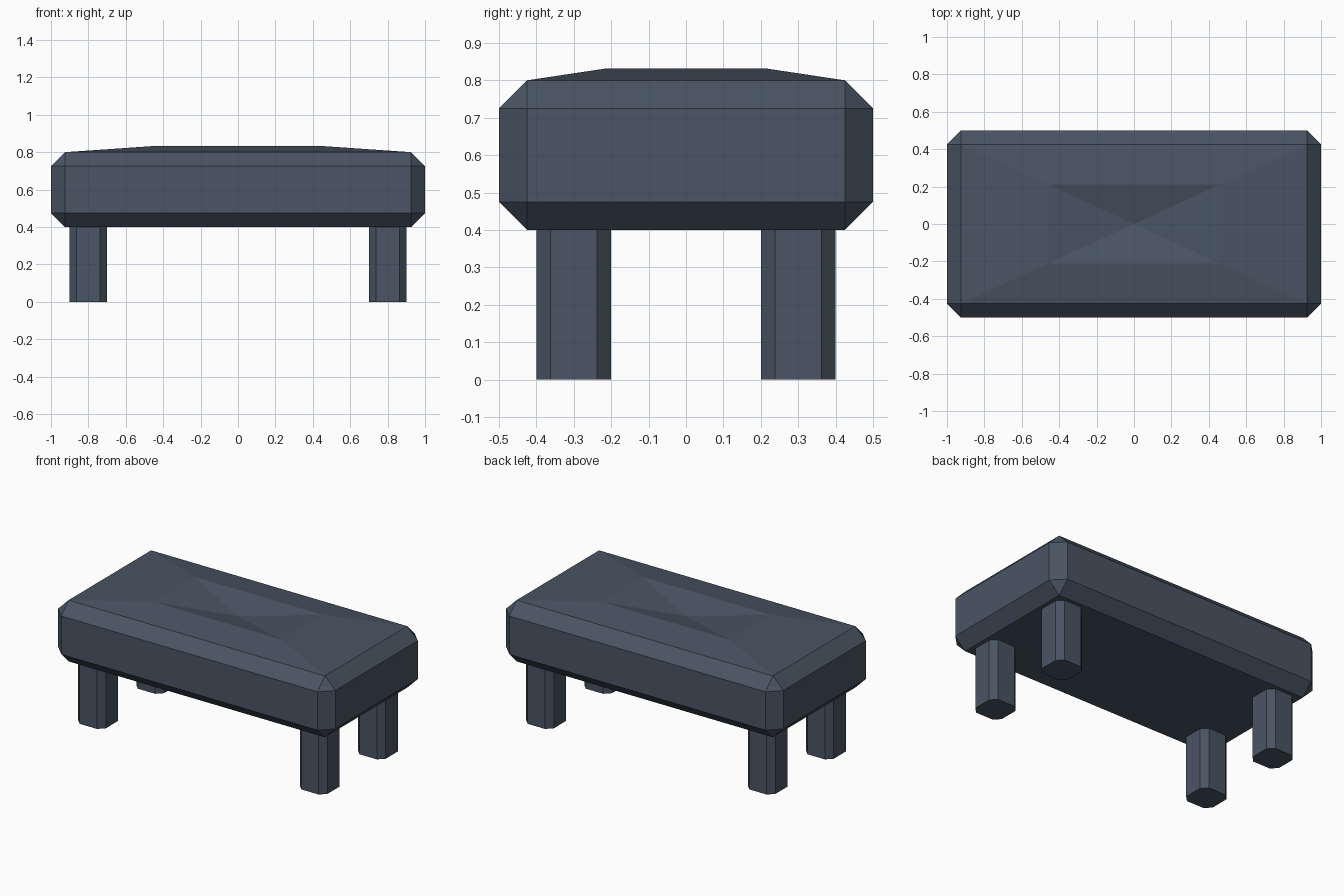
import bpy, bmesh
from mathutils import Vector

if "Cube" in bpy.data.objects:
    bpy.data.objects.remove(bpy.data.objects["Cube"])

slate = bpy.data.materials.new("slate blue fabric")
slate.diffuse_color = (0.067, 0.089, 0.125, 1)
slate.use_nodes = True
slate.node_tree.nodes["Principled BSDF"].inputs["Base Color"].default_value = slate.diffuse_color


def chamfered_box(name, size, centre, width, vertical_only=False):
    bm = bmesh.new()
    bmesh.ops.create_cube(bm, size=1)
    for v in bm.verts:
        v.co = Vector([a * b for a, b in zip(v.co, size)]) + Vector(centre)
    edges = [e for e in bm.edges if not vertical_only
             or abs(e.verts[0].co.z - e.verts[1].co.z) > 0.01]
    bmesh.ops.bevel(bm, geom=edges, offset=width, segments=1, affect='EDGES')
    return name, bm


def finish(name, bm):
    mesh = bpy.data.meshes.new(name)
    bm.to_mesh(mesh)
    bm.free()
    mesh.materials.append(slate)
    bpy.context.collection.objects.link(bpy.data.objects.new(name, mesh))


# Seat: chamfered block whose top swells to a ridge and dips at the middle
name, bm = chamfered_box("seat", (2, 1, 0.4), (0, 0, 0.6), 0.075)
top = max(bm.faces, key=lambda f: f.calc_center_median().z)
ring = bmesh.ops.extrude_discrete_faces(bm, faces=[top])["faces"][0]
for v in ring.verts:
    v.co = Vector((v.co.x / 2, v.co.y / 2, 0.832))
dip = bmesh.ops.poke(bm, faces=[ring])["verts"][0]
dip.co.z = 0.78
bmesh.ops.recalc_face_normals(bm, faces=bm.faces)
finish(name, bm)

# Four legs with chamfered upright edges
for side, x in (("left", -0.8), ("right", 0.8)):
    for end, y in (("front", -0.3), ("back", 0.3)):
        finish(*chamfered_box(f"{end}_{side}_leg", (0.2, 0.2, 0.4), (x, y, 0.2), 0.0375, True))
